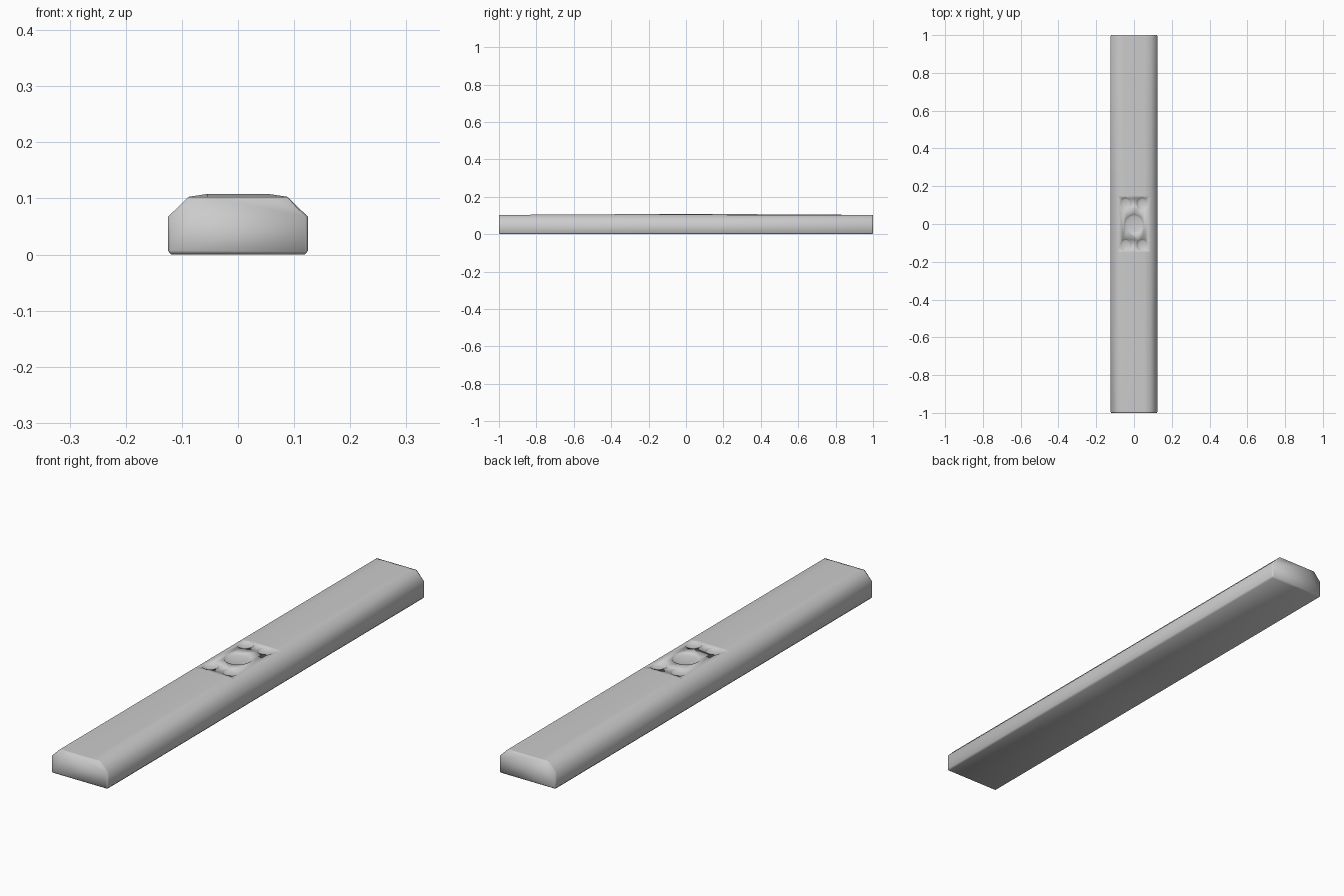
import bpy, bmesh

if "Cube" in bpy.data.objects:
    bpy.data.objects.remove(bpy.data.objects["Cube"])

# Bar cross-section (right half), bottom to top; last two points lie on the crown
HALF = [(0.119, 0.0), (0.125, 0.007), (0.125, 0.067), (0.088, 0.103), (0.055, 0.103)]


def section(bm, y, crown, inset=0.0):
    pts = [(x, z) for x, z in HALF]
    pts[-1] = (0.055, 0.103 + crown)
    loop = pts + [(-x, z) for x, z in reversed(pts)]
    verts = []
    for x, z in loop:
        z2 = max(z, inset) if z < 0.05 else z
        x2 = max(-0.125 + inset, min(0.125 - inset, x))
        verts.append(bm.verts.new((x2, y, z2)))
    return verts


def make_bar():
    bm = bmesh.new()
    # end rim, full section, crowned middle, full section, end rim
    rows = [section(bm, -1, 0, 0.005), section(bm, -0.993, 0),
            section(bm, -0.15, 0.005), section(bm, 0.15, 0.005),
            section(bm, 0.993, 0), section(bm, 1, 0, 0.005)]
    n = len(rows[0])
    for a, b in zip(rows, rows[1:]):
        for i in range(n):
            j = (i + 1) % n
            bm.faces.new((a[i], a[j], b[j], b[i]))
    bm.faces.new(rows[0])
    bm.faces.new(rows[-1])
    bmesh.ops.remove_doubles(bm, verts=bm.verts, dist=1e-5)
    bmesh.ops.recalc_face_normals(bm, faces=bm.faces)
    me = bpy.data.meshes.new("bar")
    bm.to_mesh(me)
    bm.free()
    ob = bpy.data.objects.new("bar", me)
    bpy.context.collection.objects.link(ob)
    return ob


def carve(bar, x, y, radius, depth):
    # Shallow dimple cut by a flattened sphere
    bpy.ops.mesh.primitive_uv_sphere_add(segments=24, ring_count=12,
                                         location=(x, y, 0.1085))
    cutter = bpy.context.object
    cutter.name = "dimple_cutter"
    cutter.scale = (radius, radius, depth)
    cutter.hide_render = True
    cutter.hide_set(True)
    mod = bar.modifiers.new("dimple", 'BOOLEAN')
    mod.operation = 'DIFFERENCE'
    mod.solver = 'EXACT'
    mod.object = cutter


bar = make_bar()

# Centre recess and four surrounding recesses
carve(bar, 0, 0, 0.052, 0.009)
for sx in (-1, 1):
    for sy in (-1, 1):
        carve(bar, sx * 0.045, sy * 0.11, 0.03, 0.009)

# Apply the cuts, drop the cutters, shade smooth
bpy.context.view_layer.update()
dg = bpy.context.evaluated_depsgraph_get()
mesh = bpy.data.meshes.new_from_object(bar.evaluated_get(dg))
bar.modifiers.clear()
bar.data = mesh
for ob in list(bpy.data.objects):
    if ob.name.startswith("dimple_cutter"):
        bpy.data.objects.remove(ob)
for p in bar.data.polygons:
    p.use_smooth = True
